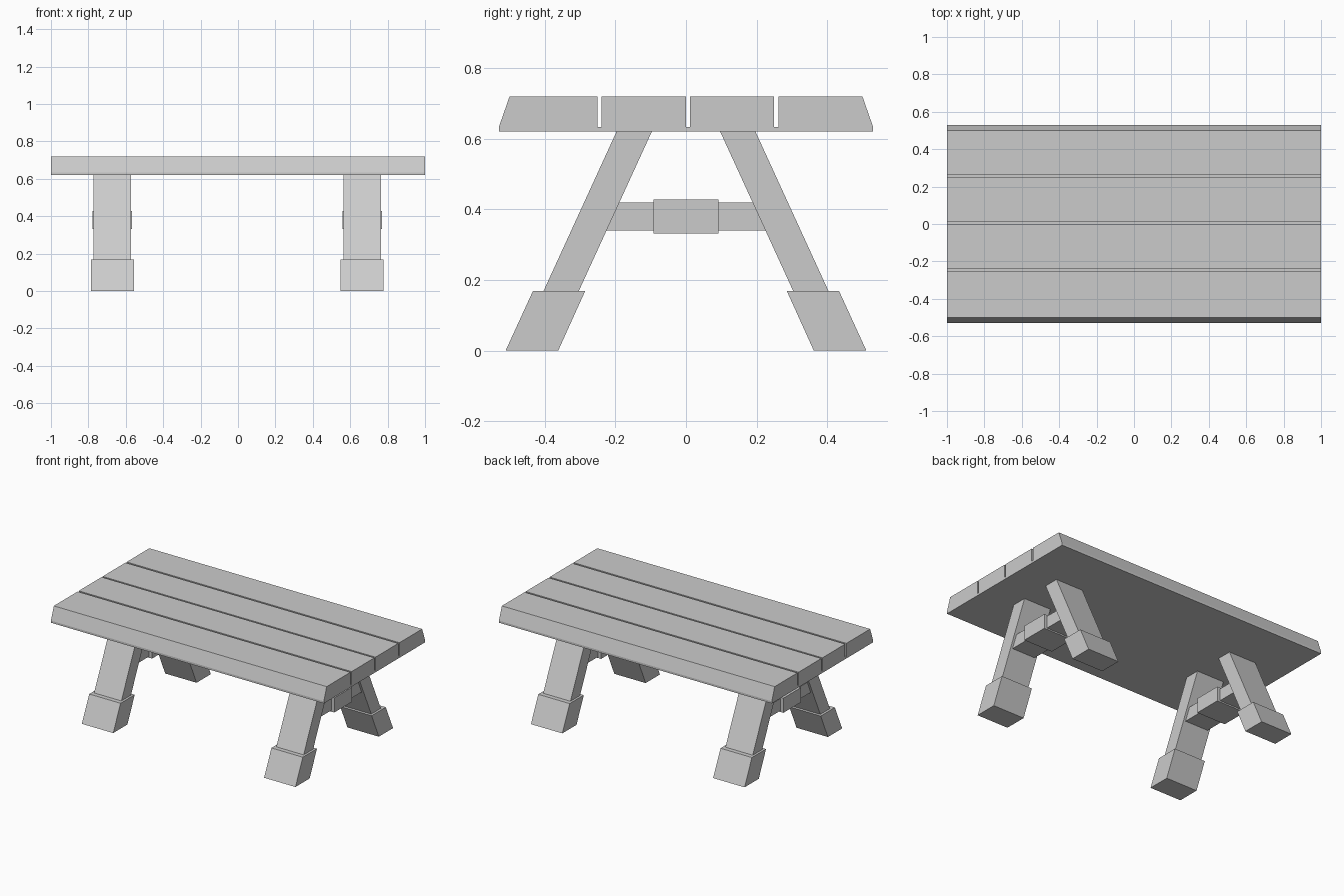
import bpy, bmesh

if "Cube" in bpy.data.objects:
    bpy.data.objects.remove(bpy.data.objects["Cube"])


def prism(name, profile, x0, x1):
    """Extrude a closed (y, z) profile along x."""
    bm = bmesh.new()
    face = bm.faces.new([bm.verts.new((x0, y, z)) for y, z in profile])
    ext = bmesh.ops.extrude_face_region(bm, geom=[face])
    for v in ext["geom"]:
        if isinstance(v, bmesh.types.BMVert):
            v.co.x = x1
    bmesh.ops.recalc_face_normals(bm, faces=bm.faces)
    mesh = bpy.data.meshes.new(name)
    bm.to_mesh(mesh)
    bm.free()
    obj = bpy.data.objects.new(name, mesh)
    bpy.context.collection.objects.link(obj)
    return obj


# Tabletop: sloped long edges and three plank grooves
BOTTOM, GROOVE, TOP = 0.62, 0.634, 0.72
profile = [(-0.53, BOTTOM), (-0.53, GROOVE), (-0.5, TOP)]
for a, b in [(-0.251, -0.239), (0.0, 0.011), (0.25, 0.262)]:
    profile += [(a, TOP), (a, GROOVE), (b, GROOVE), (b, TOP)]
profile += [(0.5, TOP), (0.53, GROOVE), (0.53, BOTTOM)]
prism("tabletop", profile, -1, 1)

# Trestles at each end
for end, cx in (("left", -0.672), ("right", 0.664)):
    for side, s in (("front", -1), ("back", 1)):
        leg = [(0.097, BOTTOM), (0.197, BOTTOM), (0.404, 0.168), (0.304, 0.168)]
        foot = [(0.286, 0.168), (0.434, 0.168), (0.511, 0), (0.362, 0)]
        prism(f"{side}_{end}_leg", [(s * y, z) for y, z in leg], cx - 0.1, cx + 0.1)
        prism(f"{side}_{end}_foot", [(s * y, z) for y, z in foot], cx - 0.115, cx + 0.115)
    # Crossbar running between the legs, with a thicker centre block
    bar = [(-0.228, 0.34), (0.228, 0.34), (0.191, 0.42), (-0.191, 0.42)]
    prism(f"{end}_crossbar", bar, cx - 0.085, cx + 0.085)
    block = [(-0.092, 0.331), (0.092, 0.331), (0.092, 0.428), (-0.092, 0.428)]
    prism(f"{end}_crossbar_block", block, cx - 0.106, cx + 0.106)
